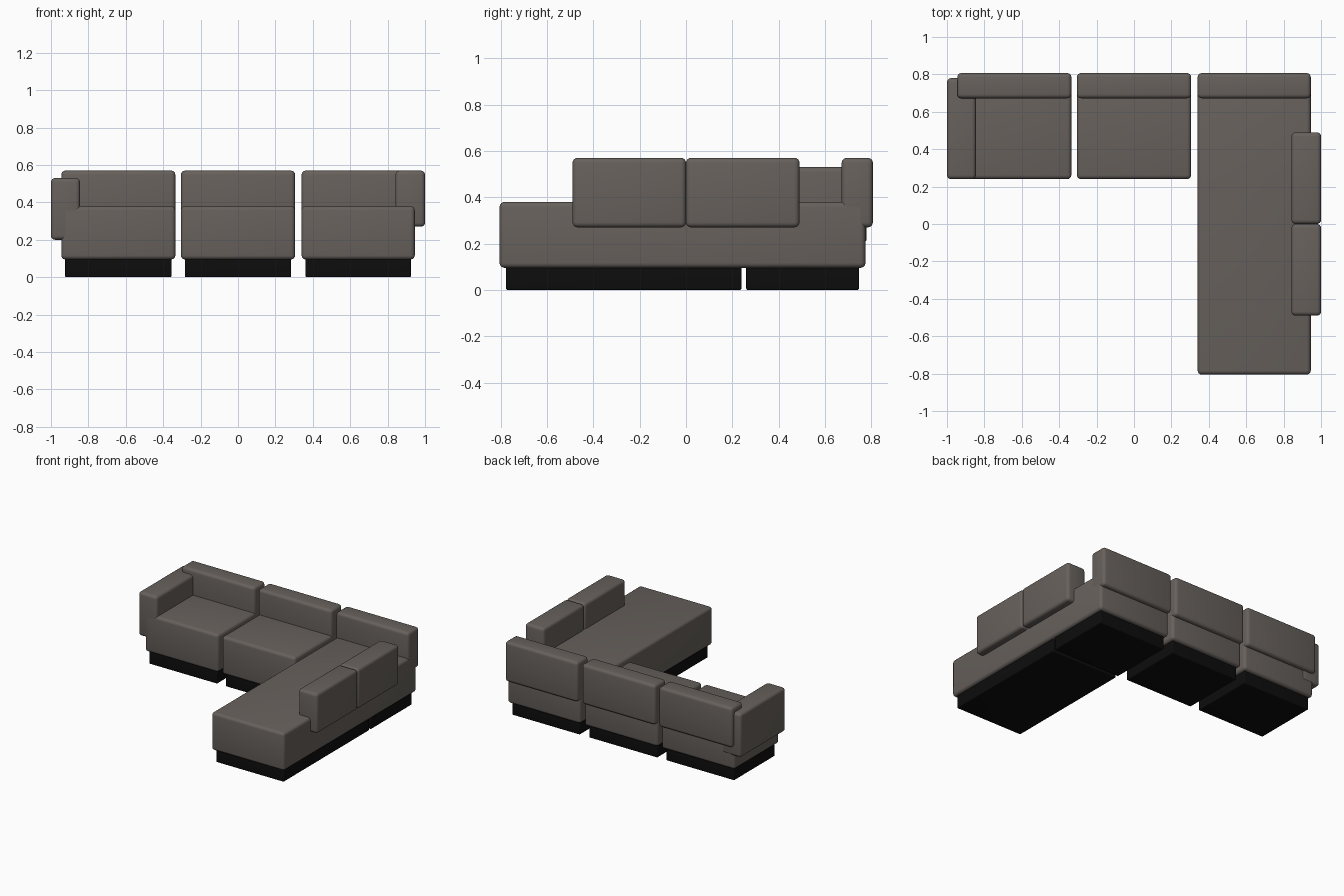
import bpy, bmesh
from mathutils import Vector

cube = bpy.data.objects.get("Cube")
if cube:
    bpy.data.objects.remove(cube, do_unlink=True)


def material(name, color, roughness):
    m = bpy.data.materials.new(name)
    m.use_nodes = True
    m.diffuse_color = color
    bsdf = m.node_tree.nodes["Principled BSDF"]
    bsdf.inputs["Base Color"].default_value = color
    bsdf.inputs["Roughness"].default_value = roughness
    return m


fabric = material("warm grey fabric", (0.135, 0.119, 0.107, 1), 0.9)
black = material("black plinth", (0.004, 0.004, 0.004, 1), 0.7)


def block(name, x, y, z, mat, radius, joint_y=None):
    """Rounded box from axis ranges; edges lying on joint_y stay square."""
    lo, hi = map(Vector, zip(x, y, z))
    centre = (lo + hi) / 2
    bm = bmesh.new()
    bmesh.ops.create_cube(bm, size=1)
    for v in bm.verts:
        v.co = Vector(c * s for c, s in zip(v.co, hi - lo))
    edges = [e for e in bm.edges if joint_y is None or
             any(abs(v.co.y + centre.y - joint_y) > 1e-4 for v in e.verts)]
    bmesh.ops.bevel(bm, geom=edges, offset=radius, segments=4,
                    profile=0.5, affect='EDGES', clamp_overlap=True)
    mesh = bpy.data.meshes.new(name)
    bm.to_mesh(mesh)
    bm.free()
    mesh.materials.append(mat)
    obj = bpy.data.objects.new(name, mesh)
    obj.location = centre
    bpy.context.collection.objects.link(obj)
    bpy.ops.object.select_all(action='DESELECT')
    obj.select_set(True)
    bpy.context.view_layer.objects.active = obj
    bpy.ops.object.shade_smooth_by_angle()
    return obj


SEAT_Z = (0.095, 0.38)
BACK_Z = (0.27, 0.57)
BASE_Z = (0, 0.105)
JOINT = 0.25

# Row of three seat modules, each with plinth, seat and back cushion
modules = {"right": (-0.945, -0.335), "middle": (-0.305, 0.305), "corner": (0.34, 0.945)}
for side, (x0, x1) in modules.items():
    corner = side == "corner"
    block(side + "_seat", (x0, x1), (JOINT if corner else 0.24, 0.775), SEAT_Z,
          fabric, 0.022, JOINT if corner else None)
    block(side + "_back_cushion", (x0, x1), (0.672, 0.807), BACK_Z, fabric, 0.022)
    block(side + "_plinth", (x0 + 0.021, x1 - 0.021), (0.26, 0.747), BASE_Z, black, 0.007)

# Long chaise in front of the corner seat
x0, x1 = modules["corner"]
block("chaise_seat", (x0, x1), (-0.805, JOINT), SEAT_Z, fabric, 0.022, JOINT)
block("chaise_plinth", (x0 + 0.021, x1 - 0.021), (-0.777, 0.24), BASE_Z, black, 0.007)

# Pair of side cushions along the chaise
for name, y in (("front", (-0.49, 0)), ("rear", (0, 0.49))):
    block(name + "_side_cushion", (0.842, 1), y, BACK_Z, fabric, 0.022)

# Armrest on the opposite end
block("right_armrest", (-1, -0.845), (0.24, 0.78), (0.2, 0.53), fabric, 0.022)
